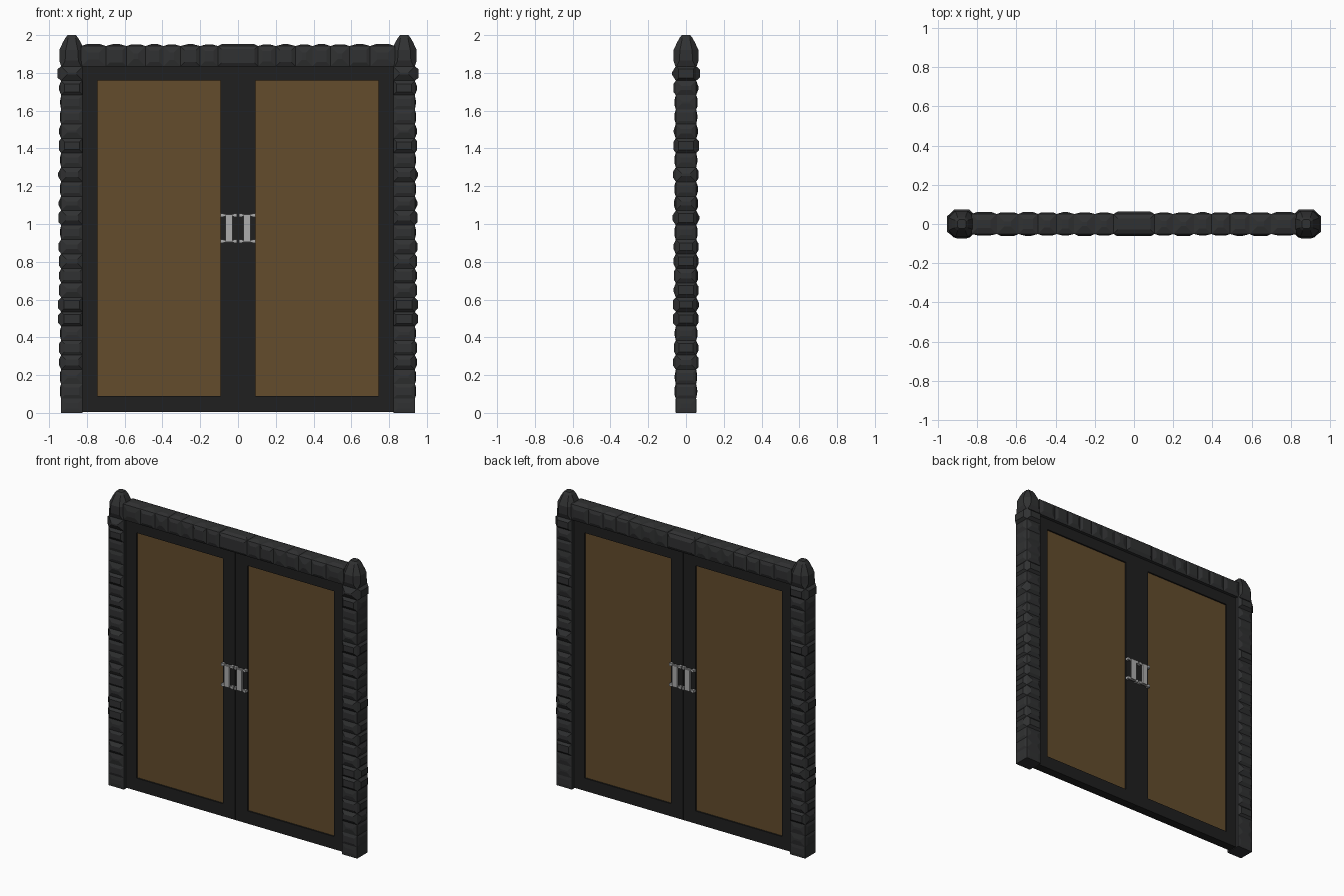
import bpy, bmesh, math, random
from mathutils import Vector, Matrix

if "Cube" in bpy.data.objects:
    bpy.data.objects.remove(bpy.data.objects["Cube"])

random.seed(7)

def material(name, col):
    m = bpy.data.materials.new(name)
    m.diffuse_color = (*col, 1)
    m.use_nodes = True
    m.node_tree.nodes["Principled BSDF"].inputs["Base Color"].default_value = m.diffuse_color
    return m

STONE = material("dark_stone", (0.03, 0.031, 0.032))
FRAME = material("black_frame", (0.014, 0.014, 0.014))
WOOD = material("brown_wood", (0.125, 0.072, 0.025))
METAL = material("steel", (0.42, 0.42, 0.42))

def finish(name, bm, mat, mirror_x=True, mirror_y=False):
    bmesh.ops.recalc_face_normals(bm, faces=bm.faces)
    me = bpy.data.meshes.new(name)
    bm.to_mesh(me)
    bm.free()
    ob = bpy.data.objects.new(name, me)
    bpy.context.collection.objects.link(ob)
    me.materials.append(mat)
    if mirror_x or mirror_y:
        mod = ob.modifiers.new("mirror", "MIRROR")
        mod.use_axis = (mirror_x, mirror_y, False)
        mod.use_mirror_merge = False
    return ob

def box(bm, lo, hi):
    lo, hi = Vector(lo), Vector(hi)
    mat = Matrix.Translation((lo + hi) / 2) @ Matrix.Diagonal((*(hi - lo), 1))
    verts = bmesh.ops.create_cube(bm, size=1, matrix=mat)["verts"]
    return list({f for v in verts for f in v.link_faces})

def stone(bm, lo, hi, axis, depth, flat=(), cut=0.034):
    """Block whose outward faces are raised into hewn facets."""
    faces = box(bm, lo, hi)
    for f in faces:
        f.normal_update()
    for f in faces:
        n = f.normal
        if abs(n[axis]) > 0.5 or any(n.dot(Vector(d)) > 0.5 for d in flat):
            continue
        bmesh.ops.inset_individual(bm, faces=[f], thickness=random.uniform(0.4, 1) * cut,
                                   depth=depth * random.uniform(0.75, 1.1), use_even_offset=True)

# side posts: stacks of faceted stones
bm = bmesh.new()
count, top, cx = 24, 1.835, 0.88
for i in range(count):
    z0, z1 = top * i / count, top * (i + 1) / count
    depth = 0.003 if i == 0 else random.choice((0.007, 0.009, 0.012, 0.016))
    if i == count - 1:
        depth = 0.02
    stone(bm, (cx - 0.058, -0.054, z0), (cx + 0.056, 0.054, z1), 2, depth, flat=[(-1, 0, 0)])
finish("side_posts", bm, STONE)

# lintel: faceted stones either side of a long centre stone
bm = bmesh.new()
edges = (0.105, 0.2, 0.305, 0.395, 0.49, 0.59, 0.70, 0.83)
for a, b in zip(edges, edges[1:]):
    stone(bm, (a, -0.051, 1.835), (b, 0.051, 1.942), 0, 0.01, flat=[(0, 0, -1)], cut=0.04)
finish("lintel_stones", bm, STONE)
bm = bmesh.new()
stone(bm, (-0.105, -0.051, 1.835), (0.105, 0.051, 1.943), 0, 0.012, flat=[(0, 0, -1)], cut=0.025)
finish("lintel_centre_stone", bm, STONE, mirror_x=False)

# rounded cap on each post
bm = bmesh.new()
rings = []
for z, h, c in ((1.835, 0.056, 0.05), (1.865, 0.066, 0.035), (1.92, 0.066, 0.032),
                (1.96, 0.048, 0.024), (1.985, 0.034, 0.02), (2.0, 0.022, 0.014)):
    pts = [(h, -c), (h, c), (c, h), (-c, h), (-h, c), (-h, -c), (-c, -h), (c, -h)]
    rings.append([bm.verts.new((cx + x, y, z)) for x, y in pts])
for r, s in zip(rings, rings[1:]):
    for k in range(8):
        bm.faces.new((r[k], r[(k + 1) % 8], s[(k + 1) % 8], s[k]))
bm.faces.new(rings[0][::-1])
bm.faces.new(rings[-1])
finish("post_caps", bm, STONE)

# door leaf frames
T = 0.03
bm = bmesh.new()
box(bm, (0.001, -T, 0.004), (0.092, T, 1.836))
box(bm, (0.745, -T, 0.004), (0.822, T, 1.836))
box(bm, (0.092, -T, 0.004), (0.745, T, 0.09))
box(bm, (0.092, -T, 1.76), (0.745, T, 1.836))
finish("door_frames", bm, FRAME)

# recessed wooden panels
bm = bmesh.new()
box(bm, (0.09, -0.02, 0.088), (0.747, 0.02, 1.762))
finish("door_panels", bm, WOOD)

# pull handles on both faces: bar, two arms and small end collars
bm = bmesh.new()
box(bm, (0.028, -0.056, 0.905), (0.066, -0.043, 1.05))
for z in (0.908, 1.047):
    box(bm, (0.006, -0.047, z - 0.007), (0.092, -0.038, z + 0.007))
    for x in (0.012, 0.084):
        box(bm, (x - 0.008, -0.05, z - 0.009), (x + 0.008, -T + 0.002, z + 0.009))
finish("pull_handles", bm, METAL, mirror_y=True)
